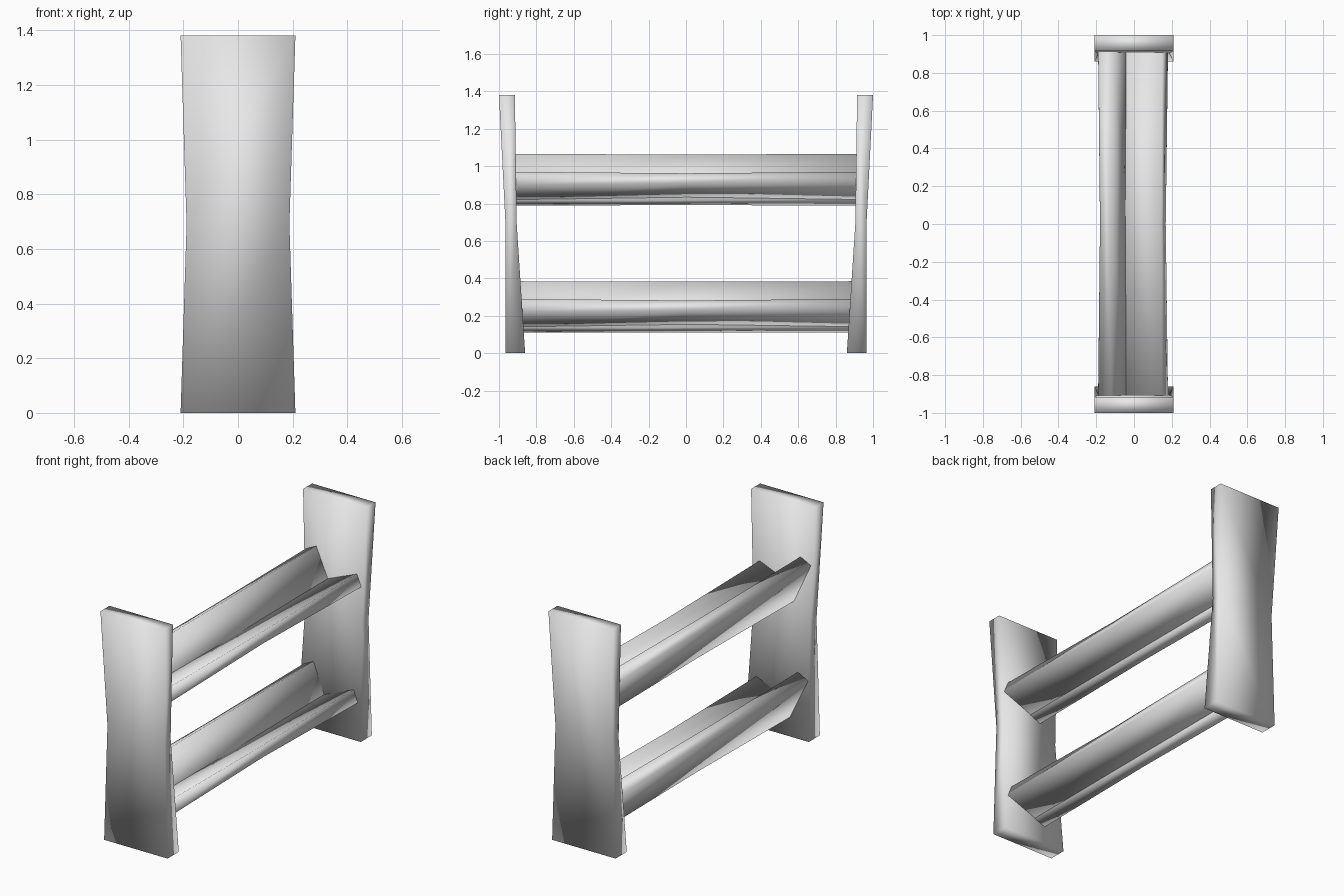
import bpy, bmesh

if "Cube" in bpy.data.objects:
    bpy.data.objects.remove(bpy.data.objects["Cube"])

grey = bpy.data.materials.new("light_grey")
grey.diffuse_color = (0.8, 0.8, 0.8, 1)
grey.use_nodes = True
grey.node_tree.nodes["Principled BSDF"].inputs["Base Color"].default_value = grey.diffuse_color


def loft(name, rings):
    """Join four-cornered rings into a closed, smooth-shaded board."""
    bm = bmesh.new()
    loops = [[bm.verts.new(p) for p in ring] for ring in rings]
    for a, b in zip(loops, loops[1:]):
        for i in range(4):
            j = (i + 1) % 4
            bm.faces.new((a[i], a[j], b[j], b[i]))
    bm.faces.new(loops[0])
    bm.faces.new(loops[-1])
    bmesh.ops.recalc_face_normals(bm, faces=bm.faces)
    for f in bm.faces:
        f.smooth = True
    mesh = bpy.data.meshes.new(name)
    bm.to_mesh(mesh)
    bm.free()
    mesh.materials.append(grey)
    obj = bpy.data.objects.new(name, mesh)
    bpy.context.collection.objects.link(obj)
    return obj


# End panels, pinched at mid height: z, half width, outer y, inner y
panel = [(0, 0.21, 0.965, 0.86), (0.69, 0.188, 0.965, 0.905), (1.38, 0.21, 1.0, 0.915)]
for name, s in (("front_panel", -1), ("back_panel", 1)):
    loft(name, [[(-w, s * o, z), (w, s * o, z), (w, s * i, z), (-w, s * i, z)]
                for z, w, o, i in panel])

# Shelf boards: x, z cross-sections at the ends and at the slimmer middle
back_end = [(-0.08, 0.79), (-0.01, 0.82), (-0.12, 1.065), (-0.19, 1.03)]
back_mid = [(-0.072, 0.792), (-0.016, 0.818), (-0.124, 1.063), (-0.18, 1.033)]
base_end = [(-0.05, 0.806), (0.18, 0.90), (0.15, 0.97), (-0.07, 0.88)]
base_mid = [(-0.055, 0.822), (0.168, 0.908), (0.145, 0.962), (-0.067, 0.875)]


def board(name, end, mid, length, drop):
    loft(name, [[(x, y, z - drop) for x, z in section]
                for y, section in ((-length, end), (0, mid), (length, end))])


# Two tilted shelves, each a back rest and a base
for level, length, drop in (("upper", 0.93, 0), ("lower", 0.91, 0.68)):
    board(level + "_shelf_back", back_end, back_mid, length, drop)
    board(level + "_shelf_base", base_end, base_mid, length, drop)
